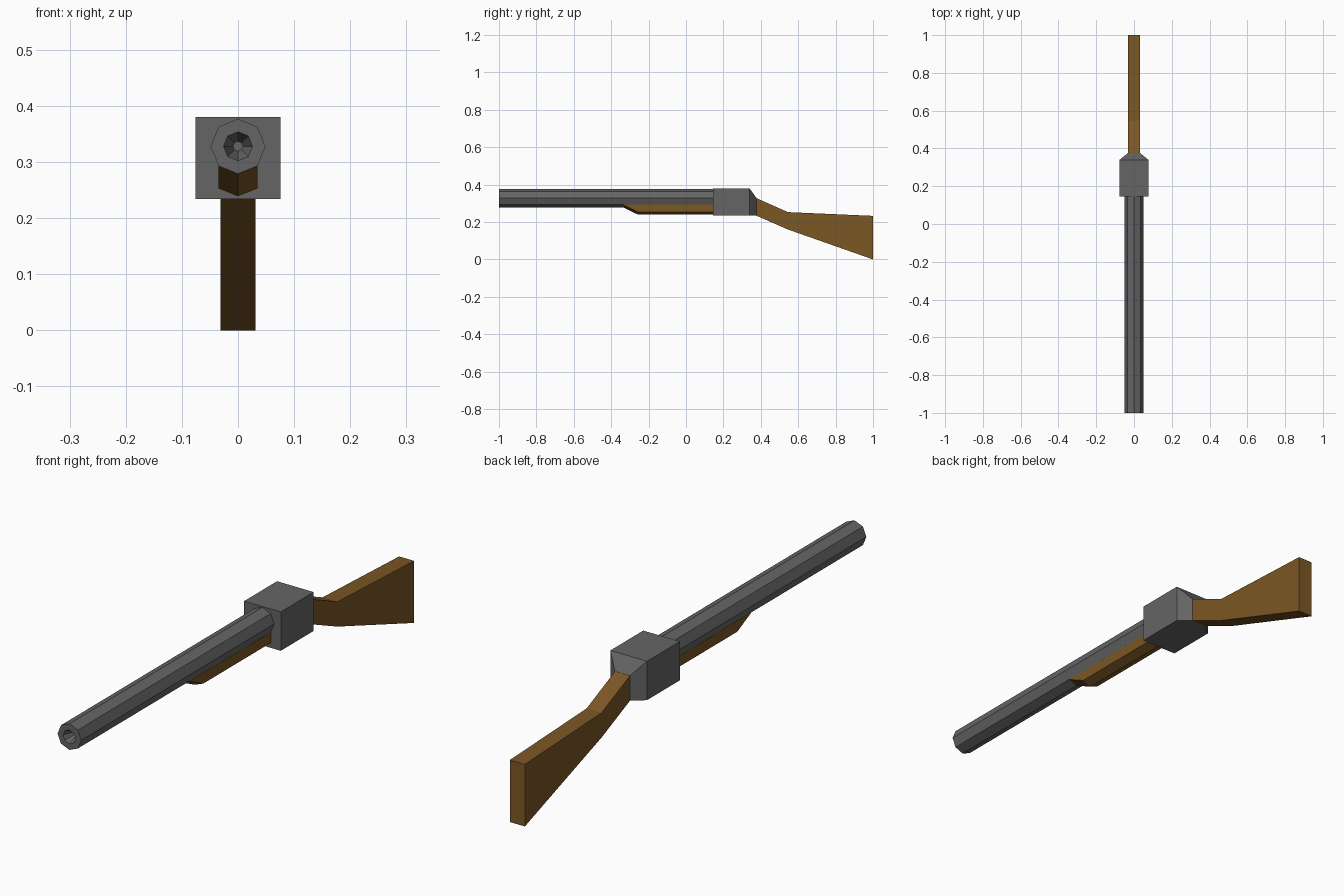
import bpy
from math import sin, cos, pi

cube = bpy.data.objects.get("Cube")
if cube:
    bpy.data.objects.remove(cube, do_unlink=True)


def make_material(name, color):
    mat = bpy.data.materials.new(name)
    mat.use_nodes = True
    mat.diffuse_color = color
    mat.node_tree.nodes["Principled BSDF"].inputs["Base Color"].default_value = color
    return mat


metal = make_material("dark grey metal", (0.13, 0.13, 0.13, 1))
wood = make_material("brown wood", (0.20, 0.095, 0.018, 1))


def loft(name, rings, mat):
    """Join equal-sized cross-sections in order and cap both ends."""
    n = len(rings[0])
    verts = [p for ring in rings for p in ring]
    faces = [(a * n + i, a * n + (i + 1) % n, (a + 1) * n + (i + 1) % n, (a + 1) * n + i)
             for a in range(len(rings) - 1) for i in range(n)]
    faces.append(tuple(reversed(range(n))))
    faces.append(tuple(range(len(verts) - n, len(verts))))
    mesh = bpy.data.meshes.new(name)
    mesh.from_pydata(verts, [], faces)
    mesh.materials.append(mat)
    obj = bpy.data.objects.new(name, mesh)
    bpy.context.collection.objects.link(obj)
    return obj


def octagon(y, r, z=0.328):
    return [(r * sin(i * pi / 4), y, z + r * cos(i * pi / 4)) for i in range(8)]


def rectangle(y, half, low, high):
    return [(-half, y, low), (-half, y, high), (half, y, high), (half, y, low)]


def grip_section(y, drop):
    # Upper edge hugs the underside of the barrel
    side, mid, w = 0.293, 0.279, 0.035
    return [(-w, y, side - drop), (-w, y, side), (0, y, mid),
            (w, y, side), (w, y, side - drop), (0, y, mid - drop)]


# Barrel, from the bore floor out to the muzzle and back to the receiver
loft("barrel", [octagon(-0.95, 0.009), octagon(-1, 0.026),
                octagon(-1, 0.049), octagon(0.15, 0.049)], metal)

# Receiver block with a tapered rear
loft("receiver", [rectangle(0.145, 0.076, 0.234, 0.38),
                  rectangle(0.34, 0.076, 0.234, 0.38),
                  rectangle(0.377, 0.031, 0.234, 0.328)], metal)

# Fore grip under the barrel, sloped at its front
loft("fore_grip", [grip_section(-0.335, 0.001), grip_section(-0.255, 0.04),
                   grip_section(0.147, 0.04)], wood)

# Shoulder stock
loft("stock", [rectangle(0.376, 0.031, 0.234, 0.328),
               rectangle(0.545, 0.031, 0.16, 0.253),
               rectangle(1, 0.031, 0, 0.233)], wood)

# Make all face normals point outwards
for obj in bpy.context.collection.objects:
    if obj.type == 'MESH' and obj.data.materials and obj.data.materials[0] in (metal, wood):
        import bmesh
        bm = bmesh.new()
        bm.from_mesh(obj.data)
        bmesh.ops.recalc_face_normals(bm, faces=bm.faces)
        bm.to_mesh(obj.data)
        bm.free()
